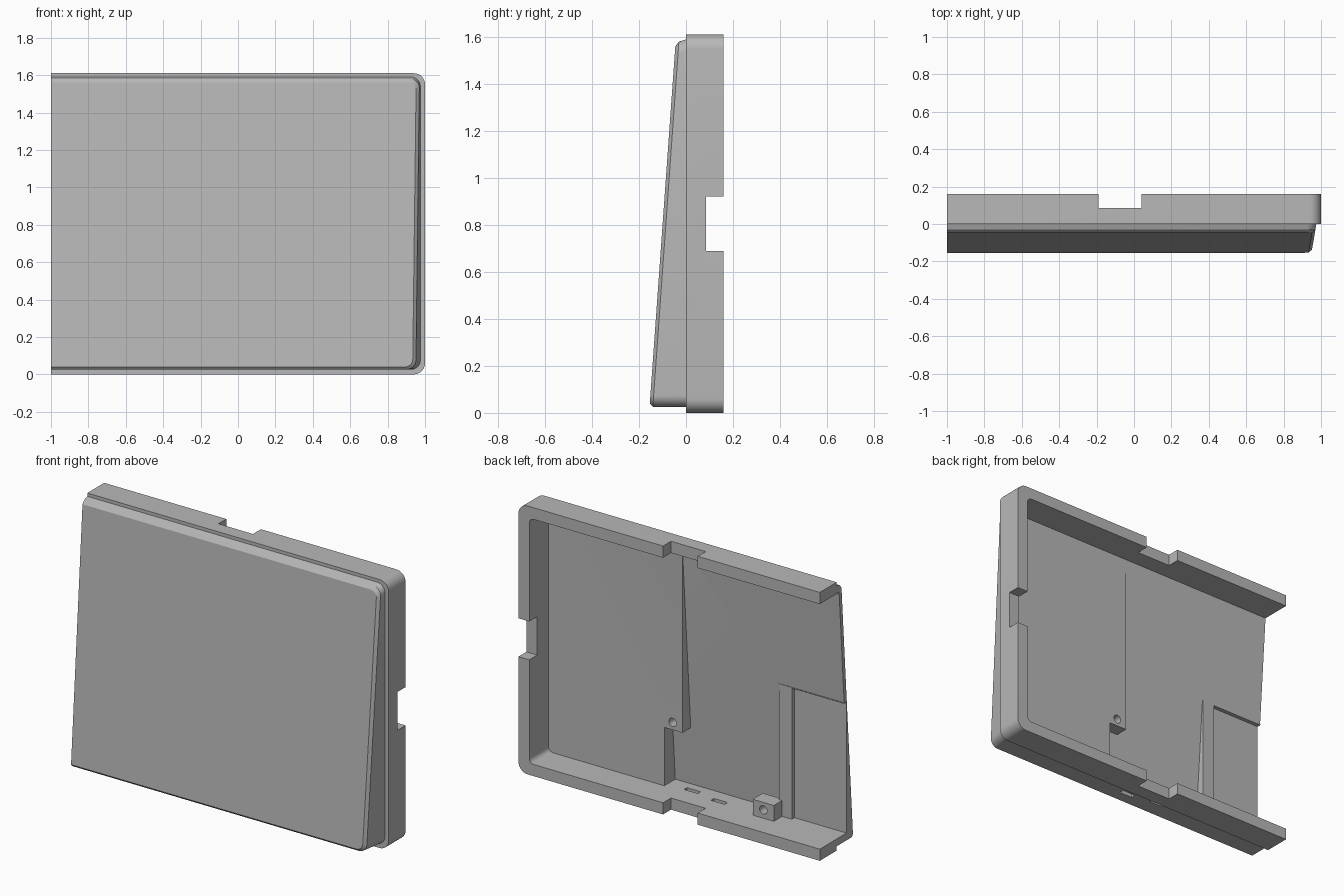
import bpy, bmesh, math

if "Cube" in bpy.data.objects:
    bpy.data.objects.remove(bpy.data.objects["Cube"], do_unlink=True)

gray = bpy.data.materials.new("housing_gray")
gray.use_nodes = True
COLOR = (0.48, 0.48, 0.48, 1)
gray.diffuse_color = COLOR
gray.node_tree.nodes["Principled BSDF"].inputs["Base Color"].default_value = COLOR


def front_y(z):
    """Sloping front plane."""
    return -0.157 + 0.071 * z


def outline(xl, xr, z0, z1, r, steps=8):
    """Rectangle in x and z, rounded on the right only."""
    pts = [(xl, z0)]
    for cz, start in ((z0 + r, -90), (z1 - r, 0)):
        for i in range(steps + 1):
            a = math.radians(start + 90 * i / steps)
            pts.append((xr - r + r * math.cos(a), cz + r * math.sin(a)))
    return pts + [(xl, z1)]


def loft(name, rings):
    """Closed solid through rings of 3D points."""
    bm = bmesh.new()
    rows = [[bm.verts.new(p) for p in ring] for ring in rings]
    n = len(rows[0])
    for a, b in zip(rows, rows[1:]):
        for i in range(n):
            j = (i + 1) % n
            bm.faces.new((a[i], a[j], b[j], b[i]))
    bm.faces.new(rows[0])
    bm.faces.new(rows[-1])
    bmesh.ops.recalc_face_normals(bm, faces=bm.faces)
    me = bpy.data.meshes.new(name)
    bm.to_mesh(me)
    bm.free()
    me.materials.append(gray)
    ob = bpy.data.objects.new(name, me)
    bpy.context.collection.objects.link(ob)
    return ob


def box(name, x0, x1, y0, y1, z0, z1):
    return loft(name, [[(x, y0, z0), (x, y1, z0), (x, y1, z1), (x, y0, z1)] for x in (x0, x1)])


def sloped(name, x0, x1, z0, z1):
    """Cavity block whose floor runs parallel to the front."""
    wall = 0.025
    side = [(0.3, z0), (0.3, z1), (front_y(z1) + wall, z1), (front_y(z0) + wall, z0)]
    return loft(name, [[(x, y, z) for y, z in side] for x in (x0, x1)])


def peg(name, x, z, r, y0, y1):
    circle = [(math.cos(a * math.tau / 20), math.sin(a * math.tau / 20)) for a in range(20)]
    return loft(name, [[(x + r * c, y, z + r * s) for c, s in circle] for y in (y0, y1)])


def cut(target, cutter):
    bpy.context.view_layer.objects.active = target
    mod = target.modifiers.new("cut", "BOOLEAN")
    mod.operation = "DIFFERENCE"
    mod.solver = "EXACT"
    mod.object = cutter
    bpy.ops.object.modifier_apply(modifier=mod.name)
    bpy.data.objects.remove(cutter, do_unlink=True)


# Outer body: rear flange, then the drafted wedge with a chamfered front
flange = outline(-1, 1, 0, 1.61, 0.06)
wedge = outline(-1, 0.975, 0.026, 1.59, 0.05)
inset = outline(-1, 0.96, 0.04, 1.57, 0.04)


def drafted(points, lift):
    ring = []
    for x, z in points:
        y = front_y(z) + lift
        ring.append((x if x < -0.99 else x + 0.17 * y, y, z - (0.01 if z > 1.5 else 0)))
    return ring


shell = loft("shell", [
    [(x, 0.16, z) for x, z in flange],
    [(x, 0, z) for x, z in flange],
    [(x, 0, z) for x, z in wedge],
    drafted(wedge, 0.014),
    drafted(inset, 0),
])

# Interior cavities
LOW, HIGH = 0.07, 1.54
pocket = outline(0.03, 0.928, LOW, HIGH, 0.03)
cut(shell, loft("flat_cavity", [[(x, y, z) for x, z in pocket] for y in (0.3, -0.023)]))
cut(shell, sloped("middle_cavity", -0.57, 0.04, LOW, HIGH))
cut(shell, sloped("step_cavity", 0.03, 0.16, LOW, 0.42))
cut(shell, sloped("upper_cavity", -1.1, -0.56, 0.86, HIGH))
cut(shell, box("ledge_cavity", -1.1, -0.56, -0.068, 0.3, LOW, 0.87))
cut(shell, box("bay_cavity", -1.1, -0.655, -0.093, 0.3, LOW, 0.855))

# Rim notches at the top, bottom and closed end
for z in (0, 1.61):
    cut(shell, box("rim_notch", -0.19, 0.04, 0.085, 0.3, z - 0.1, z + 0.1))
cut(shell, box("side_notch", 0.88, 1.1, 0.085, 0.3, 0.69, 0.92))

# Slots in the bottom wall and the screw hole
for x, y in ((0, -0.06), (-0.2, -0.03)):
    cut(shell, box("slot", x - 0.045, x + 0.045, y - 0.014, y + 0.014, -0.1, 0.12))
cut(shell, peg("screw_hole", 0.105, 0.465, 0.025, -0.08, 0.1))

# Small drilled mounting block on the bottom wall
block = box("mounting_block", -0.59, -0.45, -0.085, 0.01, 0.06, 0.165)
cut(block, peg("block_hole", -0.52, 0.12, 0.025, -0.05, 0.1))

for ob in (shell, block):
    bpy.ops.object.select_all(action="DESELECT")
    ob.select_set(True)
    bpy.context.view_layer.objects.active = ob
    bpy.ops.object.shade_smooth_by_angle(angle=math.radians(25))
